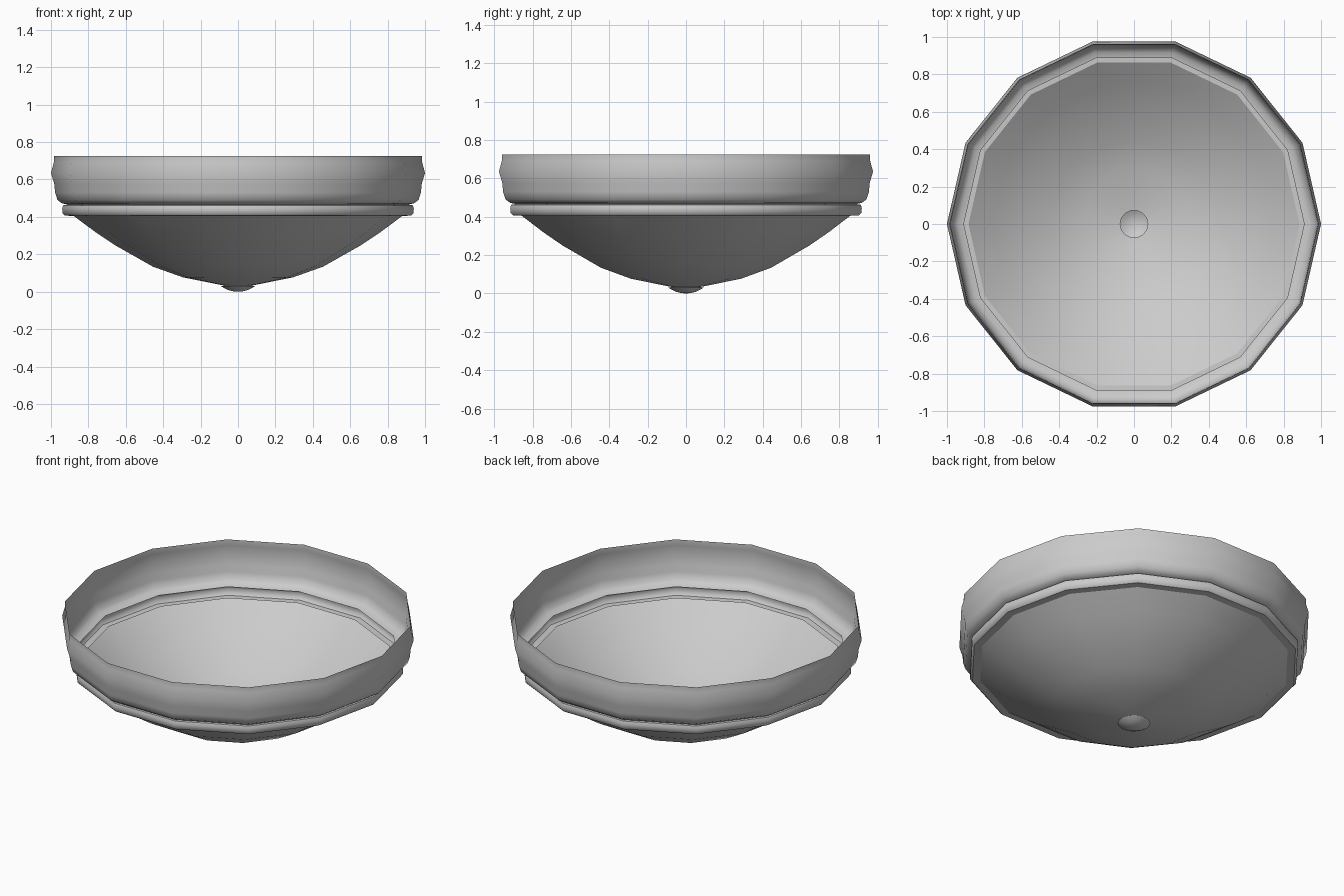
import bpy, bmesh, math

if "Cube" in bpy.data.objects:
    bpy.data.objects.remove(bpy.data.objects["Cube"])


def lathe(name, profile, sides):
    """Spin a (radius, z) profile around z; a zero radius closes to a point."""
    bm = bmesh.new()
    rings = []
    for r, z in profile:
        if r == 0:
            rings.append([bm.verts.new((0, 0, z))] * sides)
        else:
            rings.append([bm.verts.new((r * math.cos(2 * math.pi * i / sides),
                                        r * math.sin(2 * math.pi * i / sides), z))
                          for i in range(sides)])
    for a, b in zip(rings, rings[1:]):
        for i in range(sides):
            j = (i + 1) % sides
            loop = list(dict.fromkeys((a[i], b[i], b[j], a[j])))
            bm.faces.new(loop)
    mesh = bpy.data.meshes.new(name)
    bm.to_mesh(mesh)
    bm.free()
    ob = bpy.data.objects.new(name, mesh)
    bpy.context.collection.objects.link(ob)
    bpy.ops.object.select_all(action='DESELECT')
    ob.select_set(True)
    bpy.context.view_layer.objects.active = ob
    bpy.ops.object.shade_smooth_by_angle(angle=math.radians(40))
    return ob


# Moulded metal band with stepped lower ring
lathe("rim_band", [(.985, .725), (.985, .69), (1.0, .635), (.982, .575), (.978, .53),
                   (.965, .49), (.94, .472), (.91, .466), (.935, .462), (.94, .445),
                   (.938, .42), (.925, .407), (.88, .405)], 14)

# Shallow glass bowl, open at the centre
lathe("glass_bowl", [(.885, .41), (.76, .317), (.66, .25), (.455, .134),
                     (.295, .077), (.09, .036), (.074, .034)], 14)

# Small round cap under the bowl
lathe("finial", [(.074, .034), (.092, .03), (.075, .02), (.05, .008),
                 (.025, .002), (0, 0)], 24)
